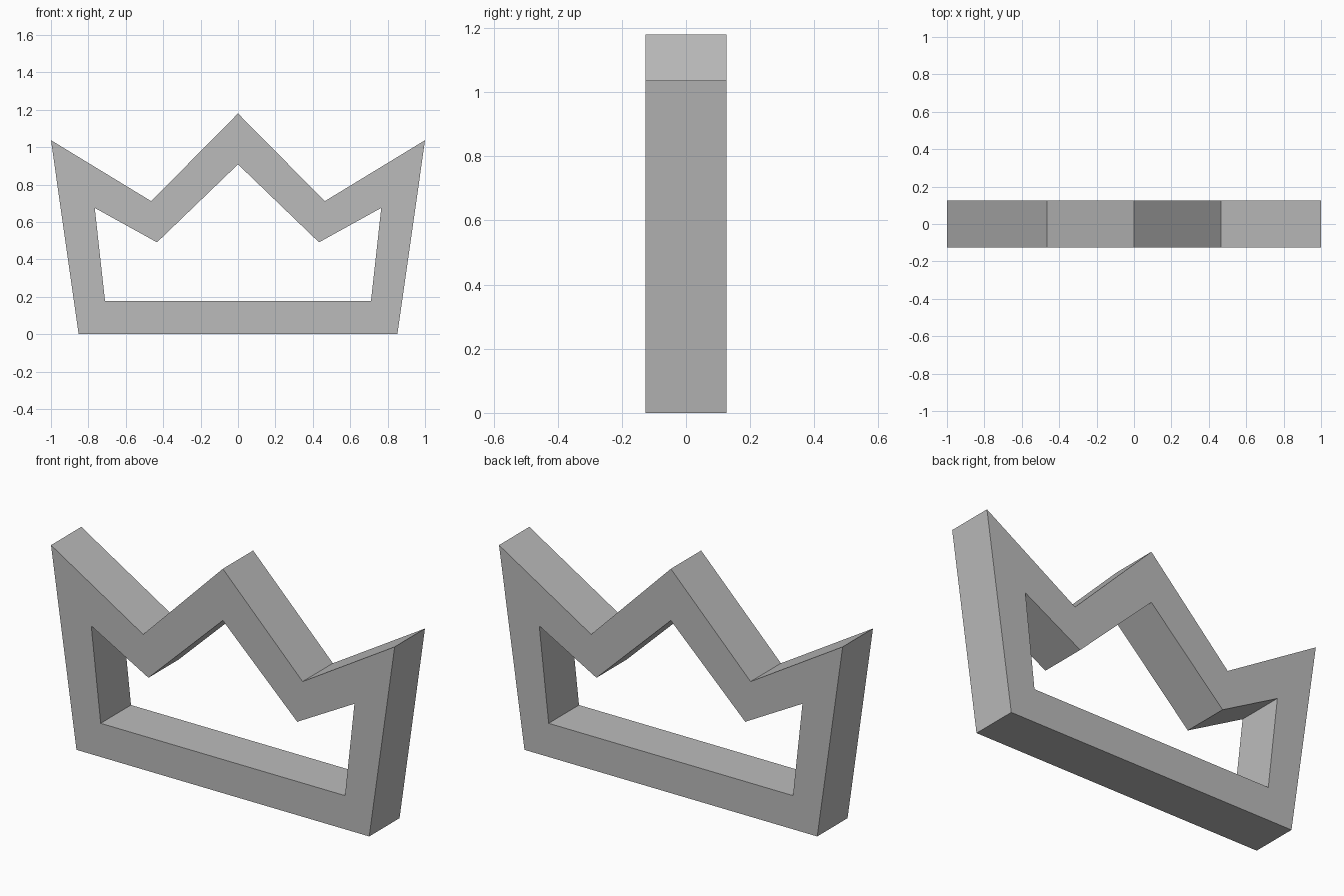
import bpy
import bmesh

cube = bpy.data.objects.get("Cube")
if cube:
    bpy.data.objects.remove(cube, do_unlink=True)

HALF_DEPTH = 0.126

# Right half of each outline (x, z), from the base up to the centre peak
OUTER = [(0.852, 0), (1.0, 1.037), (0.464, 0.711), (0, 1.18)]
INNER = [(0.711, 0.177), (0.766, 0.675), (0.433, 0.491), (0, 0.908)]


def full_outline(half):
    """Mirror a half outline across x = 0; the peak is shared."""
    return half + [(-x, z) for x, z in reversed(half[:-1])]


def make_material(name, color):
    mat = bpy.data.materials.new(name)
    mat.use_nodes = True
    mat.diffuse_color = color
    mat.node_tree.nodes["Principled BSDF"].inputs["Base Color"].default_value = color
    return mat


# Crown frame: a band between the two outlines, given depth
bm = bmesh.new()


def add_loop(half):
    return [bm.verts.new((x, -HALF_DEPTH, z)) for x, z in full_outline(half)]


outer, inner = add_loop(OUTER), add_loop(INNER)
count = len(outer)
band = []
for i in range(count):
    j = (i + 1) % count
    band.append(bm.faces.new((outer[i], outer[j], inner[j], inner[i])))

extruded = bmesh.ops.extrude_face_region(bm, geom=band, use_keep_orig=True)
back = [g for g in extruded["geom"] if isinstance(g, bmesh.types.BMVert)]
bmesh.ops.translate(bm, verts=back, vec=(0, 2 * HALF_DEPTH, 0))
bmesh.ops.recalc_face_normals(bm, faces=bm.faces[:])

mesh = bpy.data.meshes.new("crown_frame")
bm.to_mesh(mesh)
bm.free()
mesh.materials.append(make_material("plain grey", (0.5, 0.5, 0.5, 1)))
crown = bpy.data.objects.new("crown_frame", mesh)
bpy.context.collection.objects.link(crown)
